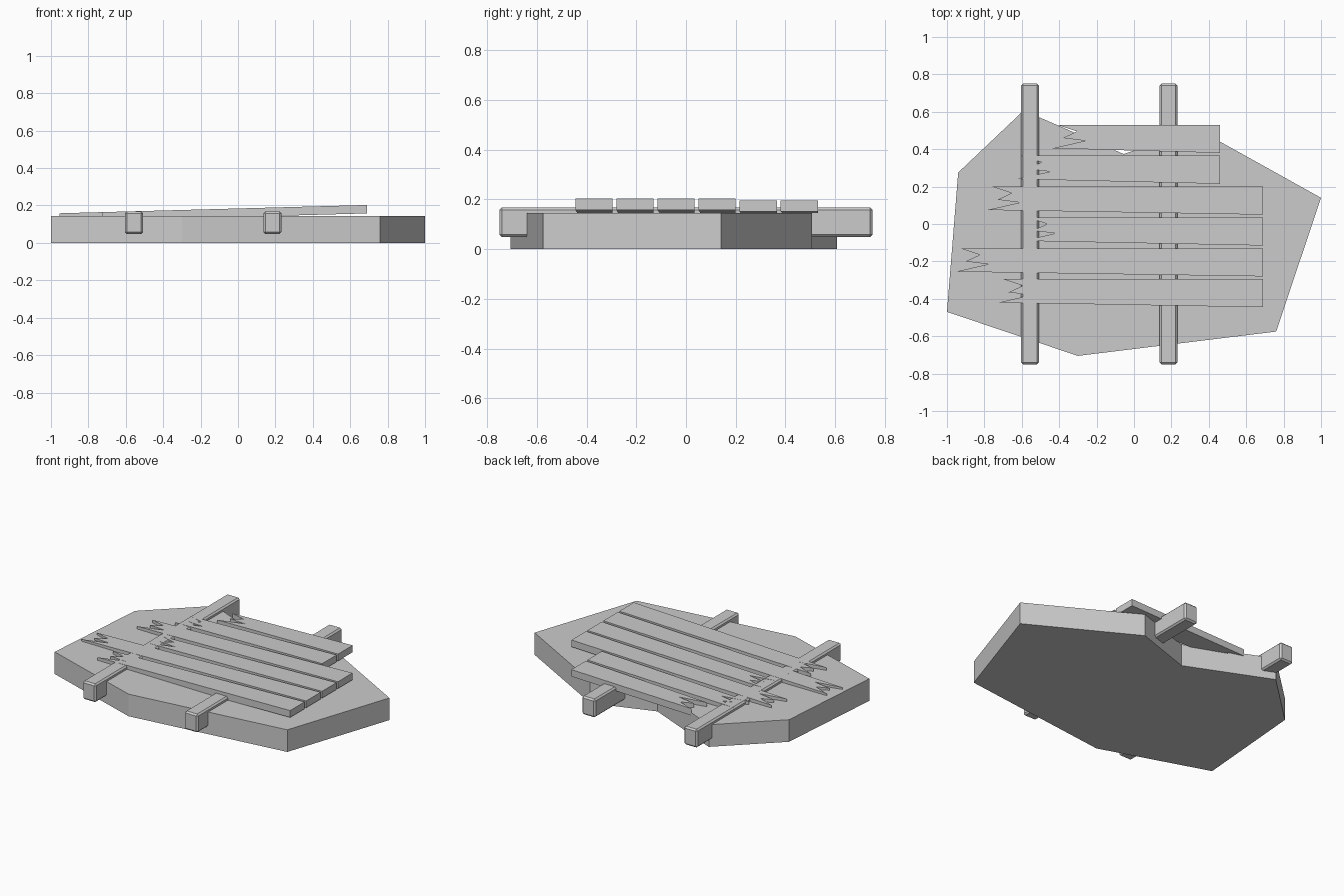
import bpy
import bmesh

cube = bpy.data.objects.get("Cube")
if cube:
    bpy.data.objects.remove(cube, do_unlink=True)

GREY = (0.6, 0.6, 0.6, 1.0)
mat = bpy.data.materials.new("plain grey")
mat.use_nodes = True
mat.diffuse_color = GREY
mat.node_tree.nodes["Principled BSDF"].inputs["Base Color"].default_value = GREY


def add_object(name, bm):
    bmesh.ops.recalc_face_normals(bm, faces=bm.faces)
    mesh = bpy.data.meshes.new(name)
    bm.to_mesh(mesh)
    bm.free()
    mesh.materials.append(mat)
    obj = bpy.data.objects.new(name, mesh)
    bpy.context.collection.objects.link(obj)
    return obj


def prism(name, outline, thickness, bottom):
    """Extrude an outline upward; bottom(x) gives the height of the underside."""
    bm = bmesh.new()
    face = bm.faces.new([bm.verts.new((x, y, bottom(x))) for x, y in outline])
    extruded = bmesh.ops.extrude_face_region(bm, geom=[face])
    top = [v for v in extruded["geom"] if isinstance(v, bmesh.types.BMVert)]
    bmesh.ops.translate(bm, verts=top, vec=(0, 0, thickness))
    return add_object(name, bm)


# Ground slab with a notch at the back
slab = [(-1, -0.47), (-0.3, -0.705), (0.76, -0.575), (1, 0.14),
        (0.34, 0.507), (-0.055, 0.374), (-0.59, 0.607), (-0.94, 0.275)]
prism("ground_slab", slab, 0.145, lambda x: 0)


# Cross beams with chamfered edges
def beam(name, x):
    bm = bmesh.new()
    bmesh.ops.create_cube(bm, size=1)
    bmesh.ops.scale(bm, verts=bm.verts, vec=(0.096, 1.5, 0.12))
    bmesh.ops.translate(bm, verts=bm.verts, vec=(x, 0, 0.108))
    bmesh.ops.bevel(bm, geom=bm.edges[:], offset=0.01, segments=1, affect="EDGES")
    add_object(name, bm)


beam("upper_beam", -0.556)
beam("lower_beam", 0.184)

# Sloping planks, tapering to a splintered left end
splinters = [(-0.93, 0), (-0.825, -0.035), (-0.90, -0.07),
             (-0.78, -0.085), (-0.955, -0.125)]
# Each plank: back edge y, right end x, shift of the splintered end
planks = [(0.53, 0.46, 0.52), (0.365, 0.46, 0.33), (0.2, 0.69, 0.17),
          (0.035, 0.69, 0.36), (-0.13, 0.69, 0), (-0.295, 0.69, 0.23)]
for i, (back, end, shift) in enumerate(planks):
    outline = [(x + shift, back + y) for x, y in splinters]
    outline += [(end, back - 0.15), (end, back)]
    prism(f"plank_{i + 1}", outline, 0.045, lambda x: 0.139 + 0.027 * x)
